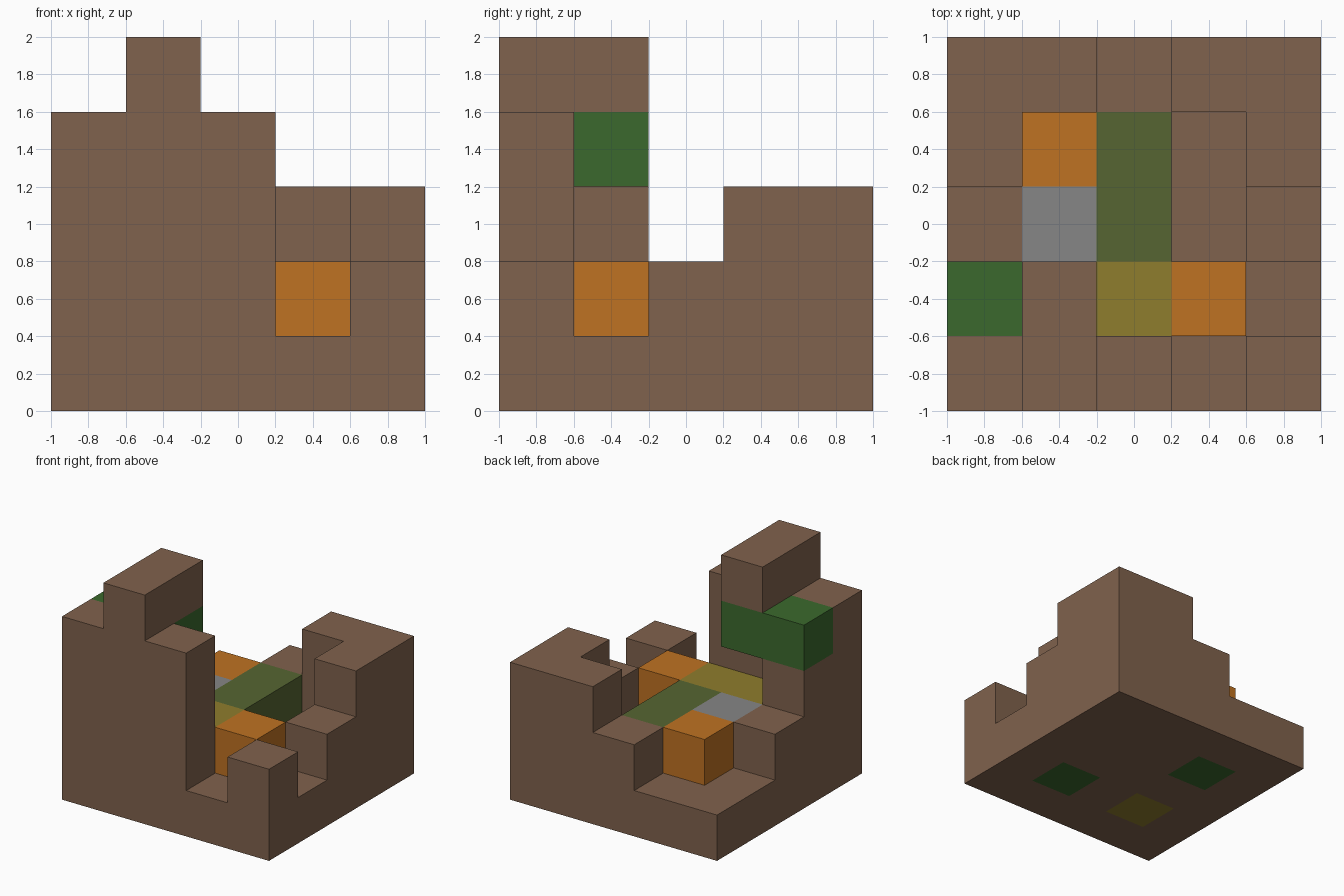
import bpy
import bmesh
from mathutils import Vector

cube = bpy.data.objects.get("Cube")
if cube:
    bpy.data.objects.remove(cube, do_unlink=True)

CELL = 0.4
N = 5


def linear(c):
    return c / 12.92 if c <= 0.04045 else ((c + 0.055) / 1.055) ** 2.4


def material(name, hex_code):
    rgb = [linear(b / 255) for b in bytes.fromhex(hex_code)]
    mat = bpy.data.materials.new(name)
    mat.use_nodes = True
    mat.diffuse_color = (*rgb, 1)
    bsdf = next(n for n in mat.node_tree.nodes if n.type == "BSDF_PRINCIPLED")
    bsdf.inputs["Base Color"].default_value = (*rgb, 1)
    bsdf.inputs["Roughness"].default_value = 0.9
    return mat


brown = material("earth brown", "80624D")
green = material("leaf green", "3B692D")
moss = material("moss green", "566532")
olive = material("olive yellow", "8F7D2D")
orange = material("orange", "BF7222")
grey = material("stone grey", "868686")

# Each part fills blocks of grid cells, from a low corner up to a high corner
PARTS = [
    ("ground_slab", brown, [((0, 0, 0), (5, 5, 1))]),
    ("front_wall", brown, [((0, 0, 1), (3, 1, 4))]),
    ("side_wall", brown, [((0, 1, 1), (1, 2, 3)), ((0, 2, 1), (1, 3, 2))]),
    ("tower_top", brown, [((1, 0, 4), (2, 2, 5))]),
    ("front_corner_post", brown, [((4, 0, 1), (5, 1, 2))]),
    ("back_corner_wall", brown, [((3, 4, 1), (5, 5, 3)), ((4, 3, 1), (5, 4, 3))]),
    ("wall_steps", brown, [((4, 2, 1), (5, 3, 2)), ((2, 4, 1), (3, 5, 2))]),
    ("overhang", green, [((0, 1, 3), (2, 2, 4))]),
    ("floor_inlays", green, [((3, 1, 0), (4, 2, 1)), ((1, 3, 0), (2, 4, 1))]),
    ("moss_strip", moss, [((2, 2, 1), (3, 4, 2))]),
    ("olive_floor", olive, [((1, 1, 1), (3, 2, 2)), ((1, 1, 0), (2, 2, 1))]),
    ("orange_blocks", orange, [((3, 1, 1), (4, 2, 2)), ((1, 3, 1), (2, 4, 2))]),
    ("stone_block", grey, [((1, 2, 1), (2, 3, 2))]),
]

# Later parts replace earlier ones where they share a cell
cells = {}
for name, mat, blocks in PARTS:
    for lo, hi in blocks:
        for x in range(lo[0], hi[0]):
            for y in range(lo[1], hi[1]):
                for z in range(lo[2], hi[2]):
                    cells[x, y, z] = name

origin = Vector((-N / 2, -N / 2, 0))


def add_exposed_faces(bm, cell):
    centre = Vector(cell) + Vector((0.5, 0.5, 0.5)) + origin
    for axis in range(3):
        for sign in (-1, 1):
            normal = Vector((0, 0, 0))
            normal[axis] = sign
            neighbour = tuple(int(c + n) for c, n in zip(cell, normal))
            if neighbour in cells:
                continue
            u = Vector((0, 0, 0))
            u[(axis + 1) % 3] = 1
            v = normal.cross(u)
            corners = [u + v, v - u, -u - v, u - v]
            bm.faces.new([bm.verts.new((centre + (normal + c) / 2) * CELL)
                          for c in corners])


# Build the visible skin of every part
for name, mat, blocks in PARTS:
    bm = bmesh.new()
    for cell, owner in cells.items():
        if owner == name:
            add_exposed_faces(bm, cell)
    bmesh.ops.remove_doubles(bm, verts=bm.verts, dist=0.001)
    mesh = bpy.data.meshes.new(name)
    bm.to_mesh(mesh)
    bm.free()
    mesh.materials.append(mat)
    bpy.context.collection.objects.link(bpy.data.objects.new(name, mesh))
